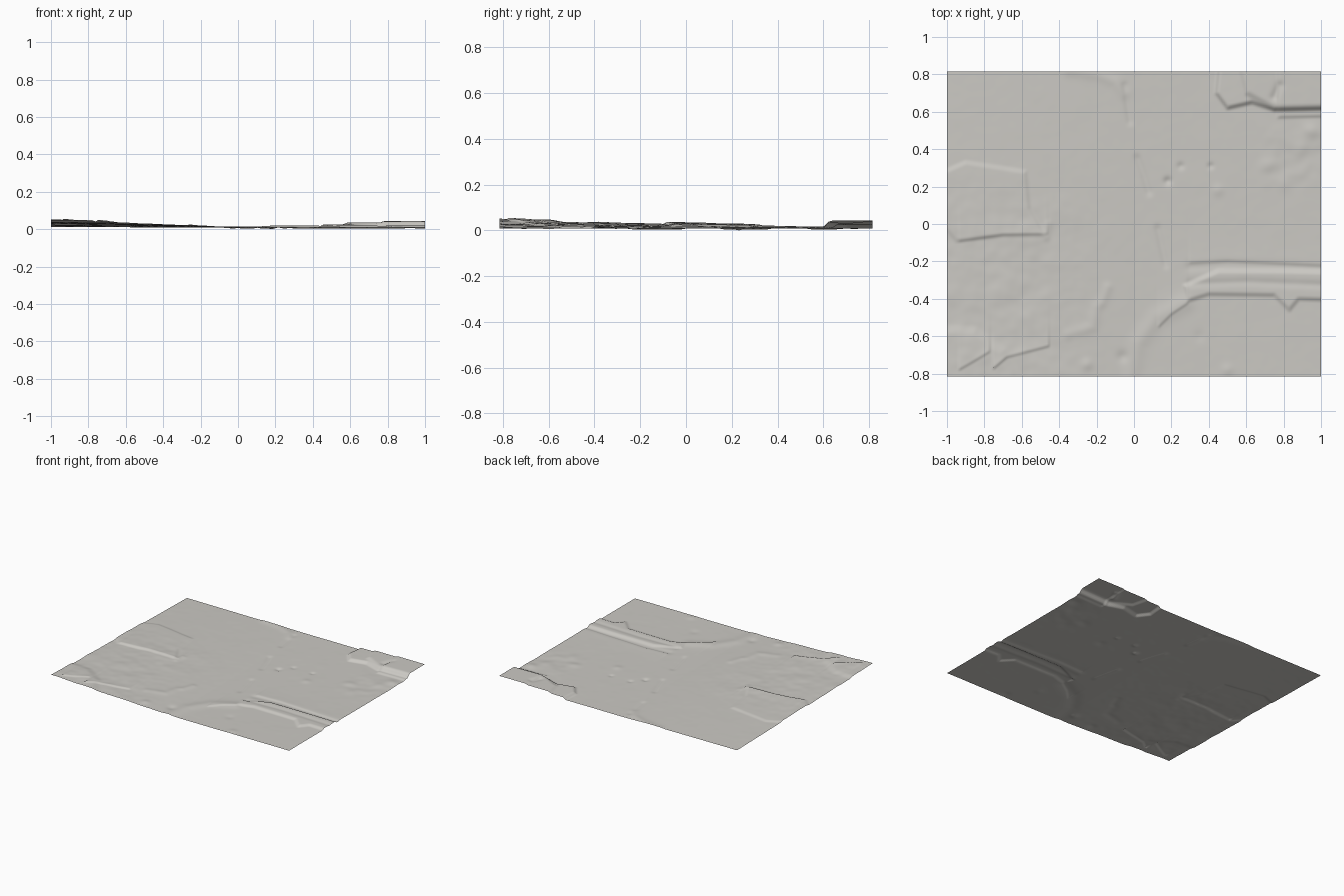
import bpy, bmesh, math
from mathutils import Vector, noise

cube = bpy.data.objects.get("Cube")
if cube:
    bpy.data.objects.remove(cube)

HALF_X, HALF_Y = 1.0, 0.815
COLS, ROWS = 240, 196


def smooth(t):
    t = max(0.0, min(1.0, t))
    return t * t * (3 - 2 * t)


def path_distance(x, y, pts):
    """Distance to a polyline and the length along it at the nearest point."""
    best, along, run = 9.0, 0.0, 0.0
    for (ax, ay), (bx, by) in zip(pts, pts[1:]):
        dx, dy = bx - ax, by - ay
        length = math.hypot(dx, dy)
        t = max(0.0, min(1.0, ((x - ax) * dx + (y - ay) * dy) / length ** 2))
        d = math.hypot(x - ax - t * dx, y - ay - t * dy)
        if d < best:
            best, along = d, run + t * length
        run += length
    return best, along


def inside(x, y, pts):
    hit = False
    for (ax, ay), (bx, by) in zip(pts, pts[1:] + pts[:1]):
        if (ay > y) != (by > y) and x < ax + (y - ay) * (bx - ax) / (by - ay):
            hit = not hit
    return hit


def plateau(x, y, pts, height, bank):
    """Raised area with a bank of the given width along its outline."""
    d = path_distance(x, y, pts + pts[:1])[0]
    return height * smooth(0.5 + (d if inside(x, y, pts) else -d) / bank)


def ridge(x, y, pts, height, width):
    d, _ = path_distance(x, y, pts)
    return height * math.exp(-(d / width) ** 2)


def scarp(x, y, pts, height, fade):
    """Step along a line running west to east: high to the north, fading away."""
    d, _ = path_distance(x, y, pts)
    for (ax, ay), (bx, by) in zip(pts, pts[1:]):
        if ax <= x <= bx:
            edge = ay + (by - ay) * (x - ax) / (bx - ax)
            return height * smooth((y - edge) / 0.015) * math.exp(-d / fade)
    return 0.0


# Outlines of raised ground: points, height, bank width
plateaus = [
    # north-east terraces
    ([(.46, .9), (.44, .7), (.5, .62), (.63, .65), (.75, .61), (1.2, .62), (1.2, .9)], .016, .03),
    ([(.55, .9), (.6, .7), (.75, .62), (1.2, .63), (1.2, .9)], .011, .04),
    ([(.77, .9), (.77, .57), (1.2, .58), (1.2, .9)], .007, .02),
    # west platform
    ([(-.95, -.09), (-.7, -.06), (-.48, -.06), (-.56, .08), (-.58, .28), (-.9, .33), (-1.2, .2)], .006, .03),
    # east embankment
    ([(.29, -.41), (.4, -.375), (.75, -.38), (.83, -.46), (.88, -.4), (1.2, -.41),
      (1.2, -.26), (.8, -.25), (.45, -.25), (.27, -.33)], .010, .03),
    # south-west rise
    ([(-1.2, -.55), (-.85, -.57), (-.7, -.68), (-.6, -.9), (-1.2, -.9)], .007, .06),
]

# Soft ridges and ditches: points, height, width
ridges = [
    ([(.27, -.42), (.12, -.5), (.02, -.64), (-.03, -.9)], .006, .045),
    ([(.3, -.32), (.6, -.31), (1.1, -.33)], -.004, .02),
    ([(-.35, .82), (-.2, .8), (-.1, .76), (-.05, .7)], .004, .03),
    ([(.75, .68), (.78, .74)], -.007, .02),
    ([(.3, -.23), (.5, -.215), (1.1, -.235)], -.004, .025),
    ([(-.17, -.42), (-.14, -.34)], .004, .025),
    ([(-.47, -.07), (-.46, .0)], .004, .02),
    ([(-.35, -.59), (-.22, -.55), (-.2, -.45)], .004, .03),
]

# Fading steps in the west and south
scarps = [
    ([(-.94, -.1), (-.7, -.065), (-.46, -.06)], .005, .08),
    ([(-.94, -.79), (-.87, -.75), (-.77, -.69)], .007, .07),
    ([(-.75, -.78), (-.68, -.72), (-.45, -.66)], .008, .07),
    ([(.13, -.56), (.2, -.49), (.29, -.43)], .006, .07),
    ([(.3, -.215), (.5, -.205), (1, -.23)], .004, .06),
]

# Small mounds and pits: x, y, height, radius
spots = [(.18, .23, -.009, .02), (.25, .31, -.006, .018), (.41, .31, -.006, .016),
         (.45, .18, .004, .03), (-.06, -.71, -.006, .03), (-.25, -.75, .005, .03),
         (.5, -.78, .004, .03), (.35, -.6, -.003, .03), (.72, .32, .005, .04),
         (.9, .42, .006, .05), (.95, .5, .006, .04), (.8, .22, .004, .04)]

track = [(-.05, .74), (0, .4), (.05, .27), (.1, .1), (.17, -.22)]


def ground(x, y):
    # broad slope, highest in the south-west
    west = max(0.0, -x) ** 0.85
    z = 0.014 + west * (0.019 - 0.016 * y / HALF_Y)
    z += sum(plateau(x, y, *p) for p in plateaus)
    z += sum(ridge(x, y, *r) for r in ridges)
    z += sum(scarp(x, y, *s) for s in scarps)
    for sx, sy, height, radius in spots:
        z += height * math.exp(-((x - sx) ** 2 + (y - sy) ** 2) / radius ** 2)
    # broken sunken track from north to south
    d, along = path_distance(x, y, track)
    gap = smooth(1.5 * math.sin(along * 16) + 0.8)
    z -= 0.005 * gap * math.exp(-(d / 0.018) ** 2)
    # rough patches in the west, the south and the east
    rough = smooth((-x - .05) * 2) * smooth((.4 - y) * 2)
    rough += smooth((x - .6) * 6) * smooth((y - .15) * 8) * smooth((.58 - y) * 8)
    n = noise.noise(Vector((x * 7, y * 7, 1))) + .5 * noise.noise(Vector((x * 17, y * 17, 4)))
    return z + n * (0.0006 + 0.0026 * rough)


# Terrain sheet
bm = bmesh.new()
bmesh.ops.create_grid(bm, x_segments=COLS, y_segments=ROWS, size=1)
for v in bm.verts:
    v.co.y *= HALF_Y
    v.co.z = ground(v.co.x, v.co.y)
lowest = min(v.co.z for v in bm.verts)
for v in bm.verts:
    v.co.z -= lowest
mesh = bpy.data.meshes.new("terrain")
bm.to_mesh(mesh)
bm.free()
terrain = bpy.data.objects.new("terrain", mesh)
bpy.context.collection.objects.link(terrain)

# Pale stone colour
stone = bpy.data.materials.new("pale_stone")
stone.use_nodes = True
colour = (0.60, 0.585, 0.55, 1)
stone.diffuse_color = colour
stone.node_tree.nodes["Principled BSDF"].inputs["Base Color"].default_value = colour
mesh.materials.append(stone)

bpy.context.view_layer.objects.active = terrain
terrain.select_set(True)
bpy.ops.object.shade_smooth_by_angle(angle=math.radians(40))
